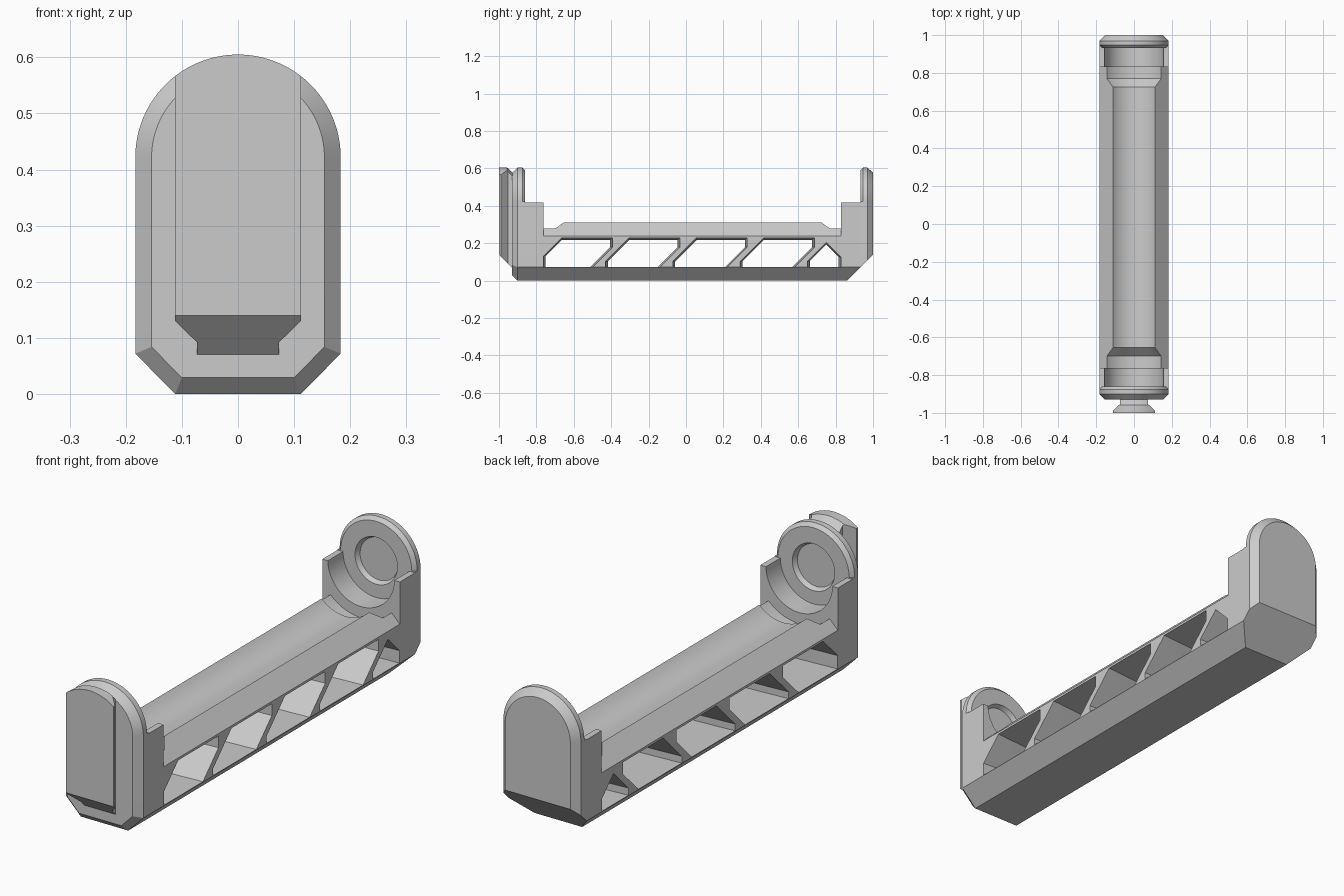
import bpy, bmesh
from math import sin, cos, pi, radians, tan

cube = bpy.data.objects.get("Cube")
if cube:
    bpy.data.objects.remove(cube, do_unlink=True)

grey = bpy.data.materials.new("matte_grey")
grey.use_nodes = True
grey.diffuse_color = (0.6, 0.6, 0.6, 1)
grey.node_tree.nodes["Principled BSDF"].inputs["Base Color"].default_value = (0.6, 0.6, 0.6, 1)

R, ZC = 0.183, 0.422          # outer radius and bore axis height
SHOULDER = 0.419              # top of the shoulder blocks
FRONT, BACK = -0.860, 0.932   # inner faces of the end plates
STEP_F, STEP_B = -0.763, 0.83  # inner faces of the shoulder blocks


def loft(name, rings, helper=True):
    """Closed solid through equal-sized rings of 3D points."""
    bm = bmesh.new()
    loops = [[bm.verts.new(p) for p in ring] for ring in rings]
    n = len(loops[0])
    for a, b in zip(loops, loops[1:]):
        for i in range(n):
            j = (i + 1) % n
            bm.faces.new((a[i], a[j], b[j], b[i]))
    bm.faces.new(loops[0])
    bm.faces.new(loops[-1])
    bmesh.ops.recalc_face_normals(bm, faces=bm.faces)
    mesh = bpy.data.meshes.new(name)
    bm.to_mesh(mesh)
    bm.free()
    obj = bpy.data.objects.new(name, mesh)
    bpy.context.collection.objects.link(obj)
    obj.hide_render = helper
    return obj


def pill(y, inset=0.0):
    """Round-topped outline with chamfered lower corners."""
    r, k = R - inset, inset * tan(pi / 8)
    pts = [(r * cos(pi * i / 64), y, ZC + r * sin(pi * i / 64)) for i in range(65)]
    low = [(-r, 0.072 + k), (k - 0.112, inset), (0.112 - k, inset), (r, 0.072 + k)]
    return pts + [(x, y, z) for x, z in low]


def turned(profile):
    """Solid of revolution about the bore axis from (y, radius) pairs."""
    angles = [pi * (i + 0.5) / 48 for i in range(96)]
    return loft("cutter", [[(r * cos(a), y, ZC + r * sin(a)) for a in angles] for y, r in profile])


def side_cutter(points, half=0.25):
    """Side profile (y, z) extruded across the width."""
    return loft("cutter", [[(x, y, z) for y, z in points] for x in (-half, half)])


def cut(obj, cutters):
    """Subtract the cutters one after another."""
    for c in cutters:
        mod = obj.modifiers.new("cut", "BOOLEAN")
        mod.operation, mod.solver, mod.object = "DIFFERENCE", "EXACT", c
        bpy.context.view_layer.update()
        dg = bpy.context.evaluated_depsgraph_get()
        mesh = bpy.data.meshes.new_from_object(obj.evaluated_get(dg))
        obj.modifiers.clear()
        obj.data = mesh
        bpy.data.objects.remove(c, do_unlink=True)


def finish(obj):
    obj.data.materials.clear()
    obj.data.materials.append(grey)
    bpy.ops.object.select_all(action="DESELECT")
    obj.select_set(True)
    bpy.context.view_layer.objects.active = obj
    bpy.ops.object.shade_smooth_by_angle(angle=radians(25))


def window(pts):
    """Opening through both walls, narrowing to the middle; pts are (y, z, dy, dz)."""
    wide = lambda x: [(x, y, z) for y, z, _, _ in pts]
    narrow = [(0, y + dy, z + dz) for y, z, dy, dz in pts]
    edge = R - 0.001
    return loft("cutter", [wide(-0.25), wide(-edge), narrow, wide(edge), wide(0.25)])


def rim_cutter(y, way):
    """Half ring that chamfers the inner rim of an end plate."""
    tri = [(0.163, -0.005), (0.2, -0.005), (0.2, 0.032)]
    return loft("cutter", [[(r * cos(a), y + way * d, ZC + r * sin(a)) for r, d in tri]
                           for a in (pi * i / 75 for i in range(76))])


# Cradle body with both end plates
body = loft("cradle_body", [pill(-0.93, 0.029), pill(-0.90), pill(0.97), pill(1.0, 0.029)], False)

# Slanted truss windows
cutters = []
D, LOW, TOP = 0.012, 0.074, 0.229
for i in range(4):
    o = 0.36 * i
    left = -0.762 if i == 0 else -0.79 + o
    right = -0.393 + o
    up, down = 0.893 - o, 0.572 - o     # z - y of the two slanted sides
    cutters.append(window([
        (left, LOW, D, 0), (left, left + up, D, 0), (TOP - up, TOP, 0, -D),
        (right, TOP, -D, -D), (right, right + down, -D, 0), (LOW - down, LOW, -D, 0)]))
cutters.append(window([(0.65, LOW, D, 0), (0.65, 0.105, D, 0), (0.75, 0.205, 0, -D),
                       (0.828, 0.127, -D, 0), (0.828, LOW, -D, 0)]))

# Round trough with a wider groove at each end
cutters.append(turned([
    (FRONT, 0.157), (STEP_F, 0.157), (STEP_F, 0.204), (-0.70, 0.204), (-0.655, 0.158),
    (0.725, 0.158), (0.771, 0.204), (STEP_B, 0.204), (STEP_B, 0.157), (BACK, 0.157)]))

# Open top between the end plates
cutters.append(side_cutter([
    (FRONT, 0.7), (FRONT, SHOULDER), (STEP_F, SHOULDER), (STEP_F, 0.325),
    (STEP_B, 0.325), (STEP_B, SHOULDER), (BACK, SHOULDER), (BACK, 0.7)]))

# Sloped outer faces of the rails
for s in (-1, 1):
    tri = [(0.2, 0.222), (0.09, 0.332), (0.2, 0.332)]
    cutters.append(loft("cutter", [[(s * x, y, z) for x, z in tri] for y in (STEP_F, STEP_B)]))

# Plate rims and contact recesses
for y, way in ((FRONT, -1), (BACK, 1)):
    cutters.append(rim_cutter(y, way))
    cutters.append(turned([(y - way * 0.01, 0.1), (y, 0.1), (y + way * 0.02, 0.09)]))

# Large slope under the back end
cutters.append(side_cutter([(0.85, -0.01), (1.01, 0.15), (1.01, -0.01)]))
cut(body, cutters)
finish(body)

# Dovetail tongue on the front
tongue = loft("front_tongue", [pill(-1.0), pill(-0.957), pill(-0.92, 0.036)], False)
cutters = [side_cutter([(-1.01, 0.15), (-0.91, 0.05), (-0.91, -0.01), (-1.01, -0.01)])]
for s in (-1, 1):
    prof = [(0.112, -1.01), (0.112, -0.99), (0.073, -0.952), (0.073, -0.91),
            (0.25, -0.91), (0.25, -1.01)]
    cutters.append(loft("cutter", [[(s * x, y, z) for x, y in prof] for z in (-0.1, 0.7)]))
cut(tongue, cutters)
finish(tongue)
